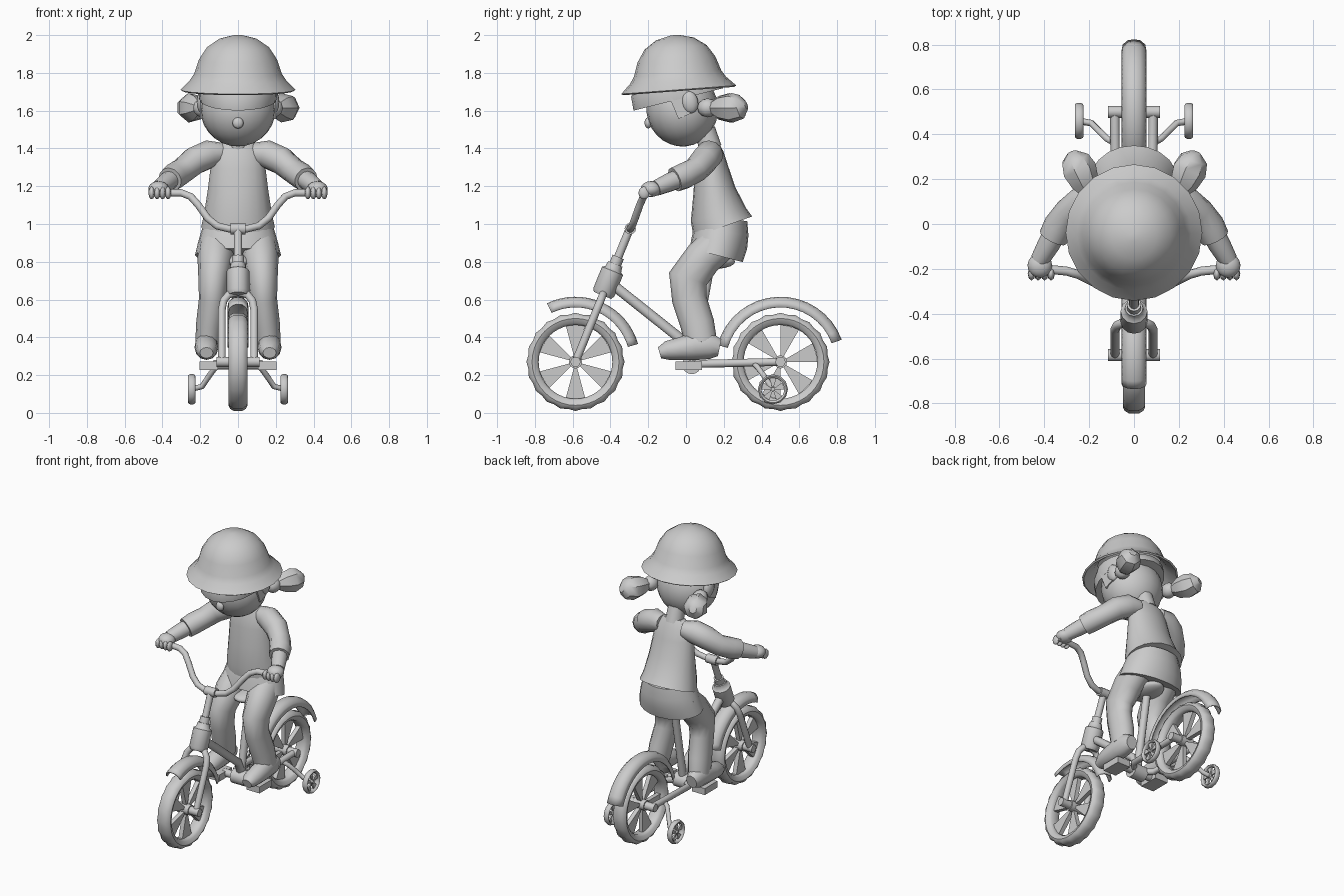
import bpy, bmesh, math
from mathutils import Vector, Matrix

if "Cube" in bpy.data.objects:
    bpy.data.objects.remove(bpy.data.objects["Cube"])

def finish(name, bm, angle=40):
    bmesh.ops.recalc_face_normals(bm, faces=bm.faces)
    me = bpy.data.meshes.new(name)
    bm.to_mesh(me)
    bm.free()
    me.polygons.foreach_set("use_smooth", [True] * len(me.polygons))
    me.set_sharp_from_angle(angle=math.radians(angle))
    ob = bpy.data.objects.new(name, me)
    bpy.context.collection.objects.link(ob)
    return ob

def bridge(bm, rings, loop_u=False, loop_v=True):
    n, m = len(rings), len(rings[0])
    for i in range(n if loop_u else n - 1):
        for j in range(m if loop_v else m - 1):
            a, b = rings[i], rings[(i + 1) % n]
            bm.faces.new((a[j], a[(j + 1) % m], b[(j + 1) % m], b[j]))

def sweep(name, pts, r=None, ref=(1, 0, 0), n=12, angle=50):
    """Elliptical rings along a path; points are x,y,z[,ra[,rb]]."""
    bm = bmesh.new()
    P = [Vector(p[:3]) for p in pts]
    rings = []
    for i, p in enumerate(pts):
        t = (P[min(i + 1, len(P) - 1)] - P[max(i - 1, 0)]).normalized()
        u = Vector(ref)
        u = (u - t * u.dot(t)).normalized()
        v = t.cross(u)
        ra = r or p[3]
        rb = r or p[-1]
        rings.append([bm.verts.new(P[i] + u * ra * math.cos(k * math.tau / n)
                                   + v * rb * math.sin(k * math.tau / n)) for k in range(n)])
    bridge(bm, rings)
    bm.faces.new(rings[0])
    bm.faces.new(rings[-1])
    return finish(name, bm, angle)

def spin_x(name, c, prof, a0=0, a1=360, seg=40, closed=True, bump=0):
    """Revolve (radius, x) profile about an x-parallel axis through c."""
    bm = bmesh.new()
    full = a1 - a0 == 360
    top = max(q[0] for q in prof)
    rings = []
    for i in range(seg if full else seg + 1):
        a = math.radians(a0 + (a1 - a0) * i / seg)
        ring = []
        for q, x in prof:
            q -= bump if i % 2 and q > top * 0.94 else 0
            ring.append(bm.verts.new((c[0] + x, c[1] + q * math.cos(a), c[2] + q * math.sin(a))))
        rings.append(ring)
    bridge(bm, rings, full, closed)
    return finish(name, bm)

def ball(name, c, s, rot=(0, 0, 0), u=16, v=10, angle=60):
    bm = bmesh.new()
    bmesh.ops.create_uvsphere(bm, u_segments=u, v_segments=v, radius=1)
    ob = finish(name, bm, angle)
    ob.location, ob.scale, ob.rotation_euler = c, s, rot
    return ob

def box(name, c, s, rot=(0, 0, 0)):
    bm = bmesh.new()
    bmesh.ops.create_cube(bm, size=1)
    ob = finish(name, bm)
    ob.location, ob.scale, ob.rotation_euler = c, s, rot
    return ob

def wheel(name, c, R, w, blades, seg, bump, start):
    k = R / 0.26
    half = [(R, w * .45), (R - .012 * k, w * .85), (R - .03 * k, w), (R - .055 * k, w * .8), (R - .065 * k, w * .5)]
    spin_x(name + "_tire", c, half + [(r, -x) for r, x in reversed(half)], seg=seg, bump=bump)
    x = Vector((w * 0.9, 0, 0))
    sweep(name + "_hub", [Vector(c) - x, Vector(c) + x], .035 * k, ref=(0, 0, 1))
    # wedge-shaped spokes
    bm = bmesh.new()
    t = w * 0.3
    for b in range(blades):
        a = math.radians(start + b * 360 / blades)
        d = math.radians(90 / blades)
        corners = [(.03 * k, a - d), (R - .06 * k, a - d), (R - .06 * k, a + d), (.03 * k, a + d)]
        rings = [[bm.verts.new((c[0] + s, c[1] + r * math.cos(g), c[2] + r * math.sin(g)))
                  for r, g in corners] for s in (-t, t)]
        bridge(bm, rings)
        bm.faces.new(rings[0])
        bm.faces.new(rings[1])
    finish(name + "_spokes", bm)

# wheels and mudguards
F, B = (0, -.585, .27), (0, .5, .27)
wheel("front_wheel", F, .26, .05, 6, 40, .008, 90)
wheel("rear_wheel", B, .26, .05, 6, 40, .008, 75)
guard = [(.29, -.056), (.32, -.05), (.34, -.028), (.345, 0), (.34, .028), (.32, .05), (.29, .056)]
for nm, c, a0, a1 in (("front_mudguard", F, 16, 116), ("rear_mudguard", B, 20, 165)):
    g = spin_x(nm, c, guard, a0, a1, 16, False)
    m = g.modifiers.new("thickness", "SOLIDIFY")
    m.thickness = .008

# steering column
def steer(s, x=0):
    return (x, F[1] + s * .377, F[2] + s * .926)
sweep("head_tube", [steer(.38) + (.05,), steer(.4) + (.06,), steer(.52) + (.06,), steer(.53) + (.045,), steer(.56) + (.04,)])
sweep("stem", [steer(.5), steer(.78)], .022)
sweep("stem_collar", [steer(.55), steer(.6)], .032)
sweep("bar_clamp", [(-.04, -.295, .975), (.04, -.295, .975)], .03, ref=(0, 0, 1))
half = [(.05, -.295, .975), (.11, -.285, .99), (.16, -.27, 1.03), (.21, -.245, 1.1),
        (.25, -.225, 1.145), (.3, -.21, 1.165), (.46, -.195, 1.165)]
sweep("handlebar", [(-x, y, z) for x, y, z in reversed(half)] + half, .02, ref=(0, 1, 0), n=10)

# frame
sweep("down_tube", [(0, -.39, .68), (0, 0, .37), (0, .04, .27)], .027)
sweep("seat_tube", [(0, .03, .26), (0, .13, .8)], .025)
ball("seat", (0, .13, .8), (.09, .13, .04))
sweep("crank_axle", [(-.13, .03, .255), (.13, .03, .255)], .025, ref=(0, 0, 1))
sweep("crank_housing", [(-.05, .03, .255), (.05, .03, .255)], .05, ref=(0, 0, 1), n=16)
for nm, c in (("front_axle", F), ("rear_axle", B)):
    sweep(nm, [(-.115, c[1], c[2]), (.115, c[1], c[2])], .027, ref=(0, 0, 1))

# mirrored parts
for side, s in (("left", -1), ("right", 1)):
    def pair(name, pts, r=None, **k):
        return sweep(side + "_" + name, [(p[0] * s,) + tuple(p[1:]) for p in pts], r, **k)
    # bike
    pair("fork", [steer(0, .085), steer(.3, .085), steer(.35, .076), steer(.385, .05), steer(.4, 0)], .021, ref=(0, 1, 0), n=10)
    pair("chain_stay", [(.02, .03, .26), (.085, .1, .26), (.085, .5, .27)], .021)
    box(side + "_pedal", (s * .155, .015, .25), (.1, .14, .045))
    pair("stabiliser_arm", [(.085, .36, .26), (.12, .38, .24), (.15, .41, .2), (.19, .45, .14), (.25, .46, .125)], .015, ref=(0, 1, 0), n=8)
    wheel(side + "_stabiliser", (s * .245, .46, .125), .08, .019, 5, 24, .003, 90)
    # legs and shoes
    pair("leg", [(.11, .2, .92, .09, .1), (.12, .09, .82, .095, .1), (.13, .01, .71, .08, .105),
                 (.135, .018, .6, .072, .092), (.15, .06, .47, .072, .09), (.16, .08, .37, .066, .085)])
    pair("shoe", [(.167, .178, .345, .04, .045), (.167, .13, .355, .058, .07), (.167, .05, .355, .062, .075),
                  (.167, -.03, .34, .062, .06), (.167, -.1, .33, .055, .05), (.167, -.14, .318, .035, .03)])
    # arms and hands
    pair("sleeve", [(.08, .14, 1.375, .055), (.15, .125, 1.37, .075), (.23, .095, 1.335, .075),
                    (.29, .05, 1.285, .068), (.335, -.01, 1.255, .07), (.36, -.06, 1.235, .066)], ref=(0, 0, 1))
    pair("forearm", [(.33, 0, 1.255, .05), (.38, -.09, 1.22, .05), (.42, -.16, 1.19, .042)], ref=(0, 0, 1))
    ball(side + "_hand", (s * .42, -.185, 1.185), (.055, .055, .042), (0, 0, s * .4))
    for i in range(4):
        ball(f"{side}_finger_{i}", (s * (.37 + .029 * i), -.222, 1.165), (.017, .03, .034), u=8, v=6)
    # ears, hair ties and bunches
    ball(side + "_ear", (s * .19, .02, 1.645), (.03, .045, .06), (.2, 0, 0), 10, 8)
    box(side + "_side_lock", (s * .187, -.035, 1.635), (.03, .07, .14), (.4, 0, 0))
    ball(side + "_hair_tie", (s * .19, .115, 1.615), (.05, .055, .05), u=10, v=6)
    pair("bunch", [(.2, .13, 1.615, .03), (.22, .18, 1.615, .065), (.245, .24, 1.615, .08),
                   (.265, .29, 1.62, .065), (.275, .318, 1.63, .025)], n=7, angle=35)

# torso and skirt
sweep("shirt", [(0, .195, .985, .195, .165), (0, .172, 1.05, .18, .15), (0, .15, 1.18, .16, .112),
                (0, .135, 1.3, .145, .088), (0, .13, 1.38, .13, .068), (0, .125, 1.43, .08, .045)], n=20)
sweep("skirt", [(0, .195, 1.03, .17, .13), (0, .187, .96, .195, .145), (0, .177, .9, .212, .15),
                (0, .16, .835, .228, .145)], n=20)
sweep("neck", [(0, .13, 1.4, .06), (0, .1, 1.5, .055)])

# head, fringe and hat
ball("head", (0, -.02, 1.61), (.2, .19, .2), (.1, 0, 0), 20, 14)
ball("nose", (0, -.2, 1.535), (.03, .02, .03), u=8, v=6)
sweep("fringe", [(0, -.04, 1.66, .205, .245), (0, -.055, 1.72, .21, .24), (0, -.06, 1.76, .2, .2)], n=20)
bm = bmesh.new()
prof = [(.02, 0), (.1, -.02), (.165, -.065), (.207, -.13), (.232, -.205), (.255, -.24),
        (.305, -.29), (.295, -.297), (.24, -.255), (.2, -.2)]
rings = [[bm.verts.new((r * math.sin(k * math.tau / 20), r * math.cos(k * math.tau / 20), z)) for k in range(20)]
         for r, z in prof]
bridge(bm, rings)
bm.faces.new(rings[0])
hat = finish("hat", bm)
hat.location = (0, -.06, 2.0)
hat.rotation_euler = (.075, 0, 0)
